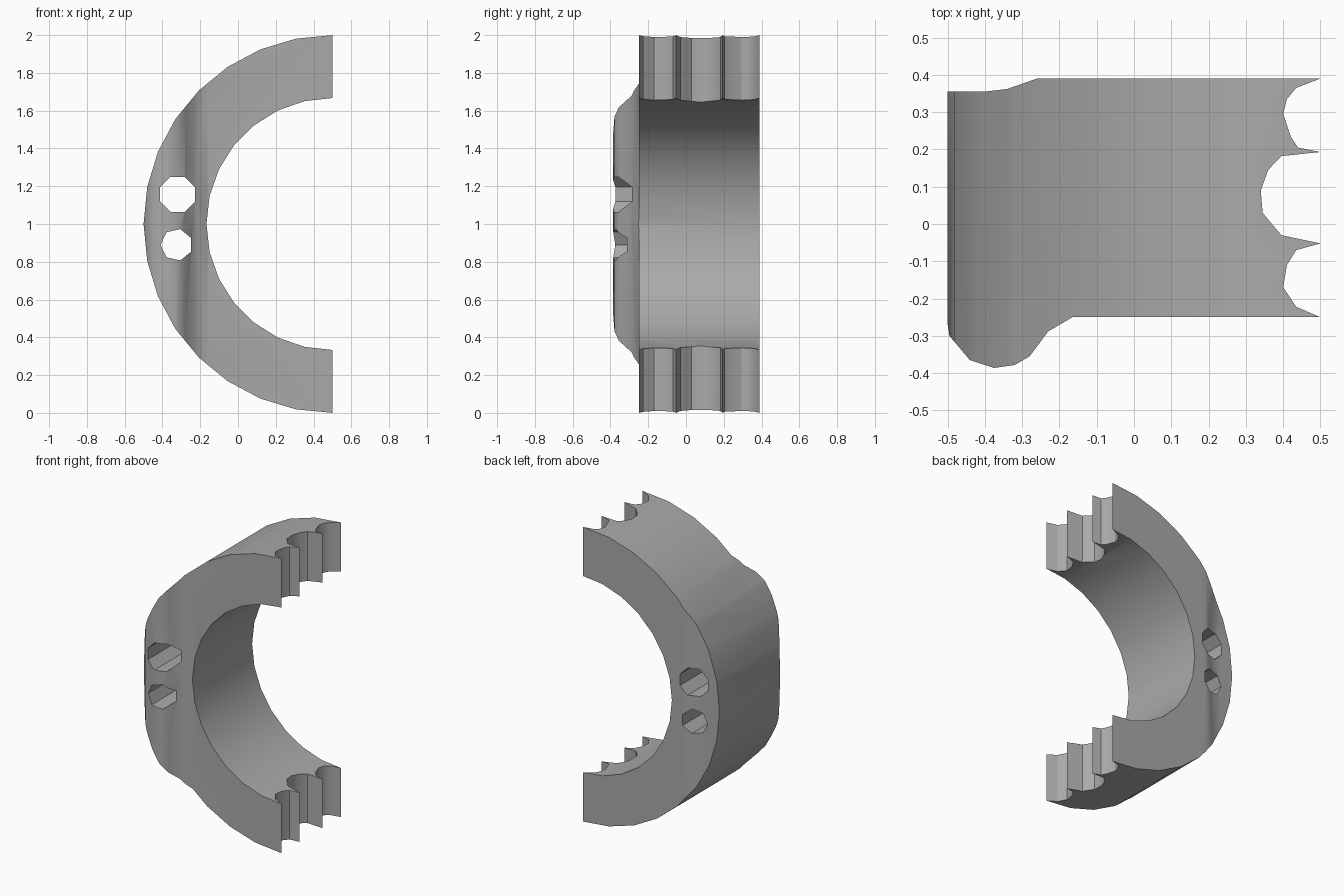
import bpy, bmesh
from math import pi, radians, sin, cos

cube = bpy.data.objects.get("Cube")
if cube:
    bpy.data.objects.remove(cube, do_unlink=True)

grey = bpy.data.materials.new("plain grey")
grey.use_nodes = True
colour = (0.4, 0.4, 0.4, 1)
grey.diffuse_color = colour
grey.node_tree.nodes["Principled BSDF"].inputs["Base Color"].default_value = colour


def prism(name, points, direction):
    """Extrude a closed outline of 3D points along a direction."""
    bm = bmesh.new()
    face = bm.faces.new([bm.verts.new(p) for p in points])
    grown = bmesh.ops.extrude_face_region(bm, geom=[face])["geom"]
    verts = [g for g in grown if isinstance(g, bmesh.types.BMVert)]
    bmesh.ops.translate(bm, vec=direction, verts=verts)
    bmesh.ops.recalc_face_normals(bm, faces=bm.faces)
    mesh = bpy.data.meshes.new(name)
    bm.to_mesh(mesh)
    bm.free()
    mesh.materials.append(grey)
    obj = bpy.data.objects.new(name, mesh)
    bpy.context.collection.objects.link(obj)
    return obj


def rod(name, x, z, radius, sides, turn=0):
    """Cylinder running front to back."""
    angles = [2 * pi * i / sides + turn for i in range(sides)]
    return prism(name, [(x + radius * cos(a), -1, z + radius * sin(a)) for a in angles], (0, 2, 0))


def cut(target, cutter, operation):
    """Apply a boolean and discard the cutter."""
    cutter.hide_render = True
    mod = target.modifiers.new("cut", "BOOLEAN")
    mod.object, mod.operation, mod.solver = cutter, operation, "EXACT"
    bpy.ops.object.select_all(action="DESELECT")
    bpy.context.view_layer.objects.active = target
    target.select_set(True)
    bpy.ops.object.modifier_apply(modifier=mod.name)
    bpy.data.objects.remove(cutter, do_unlink=True)


# Plan outline: stepped back, rounded front bulge, three scalloped notches
outline = [
    (0.5, 0.39), (0.435, 0.365), (0.41, 0.335), (0.4, 0.295), (0.42, 0.235), (0.44, 0.205),
    (0.5, 0.193), (0.395, 0.182), (0.36, 0.145), (0.34, 0.09), (0.345, 0.03), (0.395, -0.03),
    (0.5, -0.052), (0.435, -0.07), (0.41, -0.11), (0.4, -0.17), (0.435, -0.222),
    (0.5, -0.25), (-0.165, -0.25), (-0.23, -0.288), (-0.28, -0.355), (-0.32, -0.378),
    (-0.375, -0.386), (-0.44, -0.365), (-0.495, -0.3), (-0.51, -0.2),
    (-0.51, 0.355), (-0.4, 0.355), (-0.34, 0.362), (-0.26, 0.39)]
ring = prism("scalloped_half_ring", [(x, y, -0.2) for x, y in outline], (0, 0, 2.4))

# Trim the block to a half ring and bore the two holes
cut(ring, rod("outer_trim", 0.5, 1, 1, 32), "INTERSECT")
cut(ring, rod("inner_bore", 0.5, 1, 0.667, 28), "DIFFERENCE")
cut(ring, rod("upper_hole", -0.32, 1.157, 0.1, 8, pi / 8), "DIFFERENCE")
cut(ring, rod("lower_hole", -0.325, 0.89, 0.085, 7, pi / 7), "DIFFERENCE")

# Smooth curved walls while keeping the rims crisp
bpy.ops.object.shade_smooth_by_angle(angle=radians(32))
